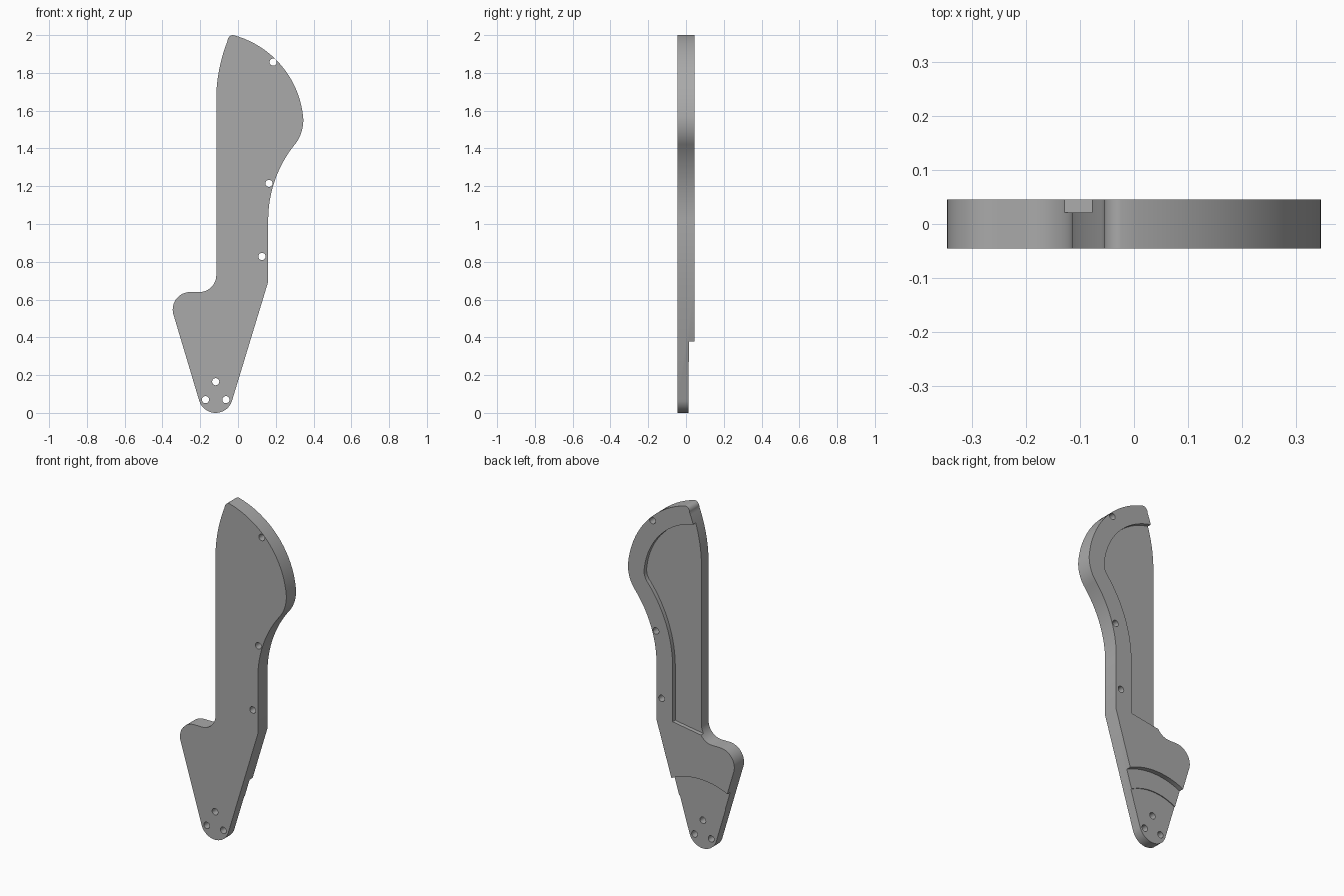
import bpy, bmesh, math
from mathutils import Vector

cube = bpy.data.objects.get("Cube")
if cube:
    bpy.data.objects.remove(cube, do_unlink=True)

HALF = 0.045  # half of the plate thickness


def arc(a, via, b, steps=20):
    """Points after a, up to b, on the circle through a, via and b."""
    a, via, b = Vector(a), Vector(via), Vector(b)
    p, q = via - a, b - a
    d = 2 * (p.x * q.y - p.y * q.x)
    off = Vector((q.y * p.length_squared - p.y * q.length_squared,
                  p.x * q.length_squared - q.x * p.length_squared)) / d
    c, r = a + off, off.length
    start, mid, end = (math.atan2(v.y - c.y, v.x - c.x) for v in (a, via, b))
    full = 2 * math.pi
    sweep = (end - start) % full
    if (mid - start) % full > sweep:
        sweep -= full
    return [(c.x + r * math.cos(start + sweep * i / steps),
             c.y + r * math.sin(start + sweep * i / steps))
            for i in range(1, steps + 1)]


def path(start, *parts):
    """Join straight points and (via, end) arcs into one outline."""
    pts = [start]
    for part in parts:
        if isinstance(part[0], tuple):
            pts += arc(pts[-1], *part)
        else:
            pts.append(part)
    return pts


def disc(x, z, r, n):
    return [(x + r * math.cos(math.tau * i / n), z + r * math.sin(math.tau * i / n))
            for i in range(n)]


def prism(name, outline, y0, y1):
    """Extrude an x-z outline from y0 to y1."""
    bm = bmesh.new()
    face = bm.faces.new([bm.verts.new((x, y0, z)) for x, z in outline])
    new = bmesh.ops.extrude_face_region(bm, geom=[face])["geom"]
    bmesh.ops.translate(bm, vec=(0, y1 - y0, 0),
                        verts=[v for v in new if isinstance(v, bmesh.types.BMVert)])
    bmesh.ops.recalc_face_normals(bm, faces=bm.faces)
    mesh = bpy.data.meshes.new(name)
    bm.to_mesh(mesh)
    bm.free()
    obj = bpy.data.objects.new(name, mesh)
    bpy.context.collection.objects.link(obj)
    return obj


# Main plate silhouette
plate = prism("shaped_plate", path(
    (-0.115, 1.68),
    ((-0.095, 1.84), (-0.055, 1.97)),
    ((-0.046, 1.992), (-0.025, 2.0)),
    ((0.22, 1.85), (0.345, 1.565)),
    ((0.337, 1.49), (0.30, 1.42)),
    ((0.197, 1.236), (0.16, 1.01)),
    (0.16, 0.695),
    (-0.03, 0.07),
    ((-0.12, 0.0), (-0.207, 0.07)),
    (-0.343, 0.525),
    ((-0.318, 0.613), (-0.25, 0.64)),
    (-0.205, 0.64),
    ((-0.14, 0.667), (-0.115, 0.73))), -HALF, HALF)

# Rear pocket, open on the straight edge
pocket = path(
    (-0.2, 0.67), (0.055, 0.71), (0.055, 1.01),
    ((0.10, 1.278), (0.215, 1.482)),
    ((0.236, 1.515), (0.24, 1.56)),
    ((0.136, 1.787), (-0.152, 1.912)),
    (-0.2, 1.912))
cutters = [prism("pocket_cutter", pocket, 0.021, 0.1)]

# Two curved steps thinning the lower end
for radius, depth in ((0.42, 0.017), (0.31, 0.012)):
    cutters.append(prism("step_cutter", disc(-0.12, 0, radius, 96), depth, 0.1))

# Bolt holes
for x, z in ((0.186, 1.857), (0.164, 1.215), (0.127, 0.828),
             (-0.118, 0.165), (-0.172, 0.07), (-0.064, 0.07)):
    cutters.append(prism("hole_cutter", disc(x, z, 0.019, 24), -0.1, 0.1))

bpy.ops.object.select_all(action='DESELECT')
plate.select_set(True)
bpy.context.view_layer.objects.active = plate
for cutter in cutters:
    cutter.hide_render = True
    mod = plate.modifiers.new("cut", 'BOOLEAN')
    mod.operation, mod.solver, mod.object = 'DIFFERENCE', 'EXACT', cutter
    bpy.ops.object.modifier_apply(modifier=mod.name)
    bpy.data.objects.remove(cutter, do_unlink=True)

# Plain grey finish
grey = bpy.data.materials.new("plain_grey")
grey.use_nodes = True
colour = (0.4, 0.4, 0.4, 1)
grey.diffuse_color = colour
grey.node_tree.nodes["Principled BSDF"].inputs["Base Color"].default_value = colour
plate.data.materials.clear()
plate.data.materials.append(grey)
bpy.ops.object.shade_smooth_by_angle(angle=math.radians(30))
